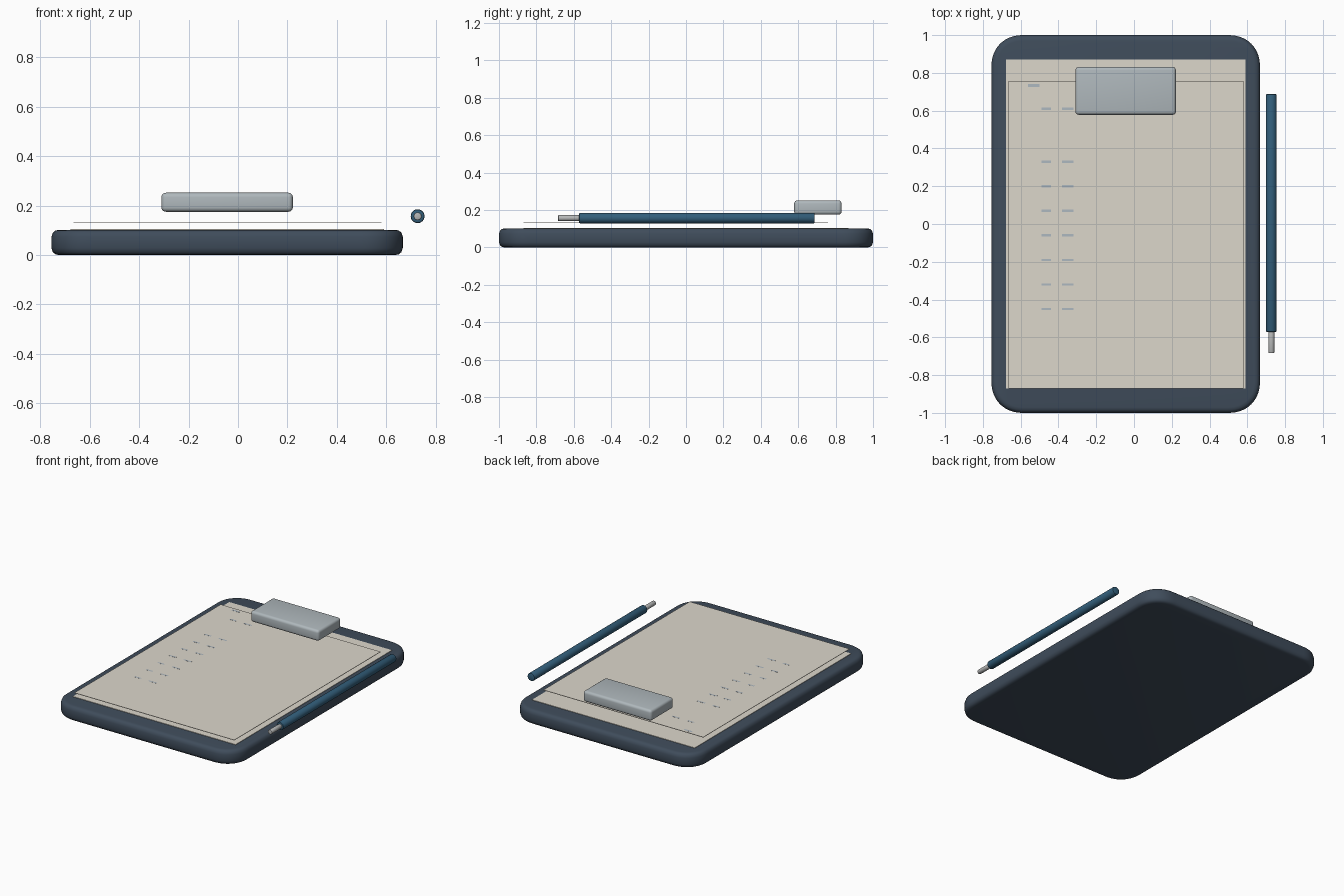
import bpy, bmesh, math

if "Cube" in bpy.data.objects:
    bpy.data.objects.remove(bpy.data.objects["Cube"])

def material(name, rgb):
    m = bpy.data.materials.new(name)
    m.diffuse_color = (*rgb, 1)
    m.use_nodes = True
    m.node_tree.nodes["Principled BSDF"].inputs["Base Color"].default_value = m.diffuse_color
    return m

SLATE = material("dark slate", (0.050, 0.073, 0.105))
PAPER = material("warm paper", (0.72, 0.68, 0.60))
STEEL = material("clip grey", (0.43, 0.48, 0.505))
BLUE = material("pen blue", (0.032, 0.112, 0.195))
TIP = material("tip grey", (0.47, 0.48, 0.48))
INK = material("pale blue grey", (0.42, 0.48, 0.53))

def finish(bm, name, mat, smooth=None):
    bmesh.ops.recalc_face_normals(bm, faces=bm.faces)
    me = bpy.data.meshes.new(name)
    bm.to_mesh(me)
    bm.free()
    ob = bpy.data.objects.new(name, me)
    bpy.context.collection.objects.link(ob)
    me.materials.append(mat)
    if smooth:
        bpy.ops.object.select_all(action='DESELECT')
        ob.select_set(True)
        bpy.context.view_layer.objects.active = ob
        bpy.ops.object.shade_smooth_by_angle(angle=math.radians(smooth))
    return ob

def box(name, mat, x0, x1, y0, y1, z0, z1, bevel=0):
    bm = bmesh.new()
    bmesh.ops.create_cube(bm, size=1)
    for v in bm.verts:
        v.co = ((x0 + x1) / 2 + v.co.x * (x1 - x0),
                (y0 + y1) / 2 + v.co.y * (y1 - y0),
                (z0 + z1) / 2 + v.co.z * (z1 - z0))
    if bevel:
        bmesh.ops.bevel(bm, geom=bm.edges[:], offset=bevel, segments=4,
                        profile=0.5, affect='EDGES')
    return finish(bm, name, mat, 35 if bevel else None)

def outline(cx, hx, hy, r, steps=14, power=2.2):
    # rectangle with soft corners
    pts = []
    for q, (sx, sy) in enumerate([(1, 1), (-1, 1), (-1, -1), (1, -1)]):
        for i in range(steps + 1):
            a = math.pi / 2 * (q + i / steps)
            c, s = abs(math.cos(a)) ** (2 / power), abs(math.sin(a)) ** (2 / power)
            pts.append((cx + sx * (hx - r + r * c), sy * (hy - r + r * s)))
    return pts

def rod(name, mat, x, z, y0, y1, r, edge):
    # lathe along y with softened ends
    profile = [(y0, r - edge), (y0 + edge * 0.3, r - edge * 0.3), (y0 + edge, r),
               (y1 - edge, r), (y1 - edge * 0.3, r - edge * 0.3), (y1, r - edge)]
    n = 32
    return loft(name, mat, [[(x + rr * math.cos(2 * math.pi * i / n), y,
                              z + rr * math.sin(2 * math.pi * i / n))
                             for i in range(n)] for y, rr in profile])

def loft(name, mat, rings):
    bm = bmesh.new()
    loops = [[bm.verts.new(p) for p in ring] for ring in rings]
    n = len(loops[0])
    for a, b in zip(loops, loops[1:]):
        for i in range(n):
            j = (i + 1) % n
            bm.faces.new((a[i], a[j], b[j], b[i]))
    bm.faces.new(loops[0][::-1])
    bm.faces.new(loops[-1])
    return finish(bm, name, mat, 40)

# backing board with rounded rim
rim = [(0.030, 0.0), (0.016, 0.003), (0.006, 0.011), (0.0, 0.028)]
rim += [(d, 0.102 - z) for d, z in reversed(rim)]
loft("board", SLATE, [[(x, y, z) for x, y in
                       outline(-0.044, 0.711 - d, 1.0 - d, 0.17 - d)] for d, z in rim])

# lower sheet lying on the board, upper sheet held above it
box("lower_sheet", PAPER, -0.677, 0.590, -0.870, 0.870, 0.100, 0.105)
box("upper_sheet", PAPER, -0.665, 0.580, -0.870, 0.758, 0.131, 0.134)

# clip block
box("clip", STEEL, -0.310, 0.222, 0.578, 0.832, 0.175, 0.252, 0.018)

# pen barrel and tip
rod("pen_barrel", BLUE, 0.727, 0.157, -0.572, 0.688, 0.028, 0.006)
rod("pen_tip", TIP, 0.727, 0.157, -0.684, -0.560, 0.016, 0.004)

# faint form marks on the upper sheet
box("heading_mark", INK, -0.56, -0.50, 0.725, 0.74, 0.1335, 0.1345)
for k, y in enumerate([0.61, 0.33, 0.20, 0.07, -0.06, -0.19, -0.32, -0.45]):
    for x, w in ((-0.49, 0.05), (-0.38, 0.06)):
        box(f"form_mark_{k}", INK, x, x + w, y - 0.006, y + 0.006, 0.1335, 0.1345)
